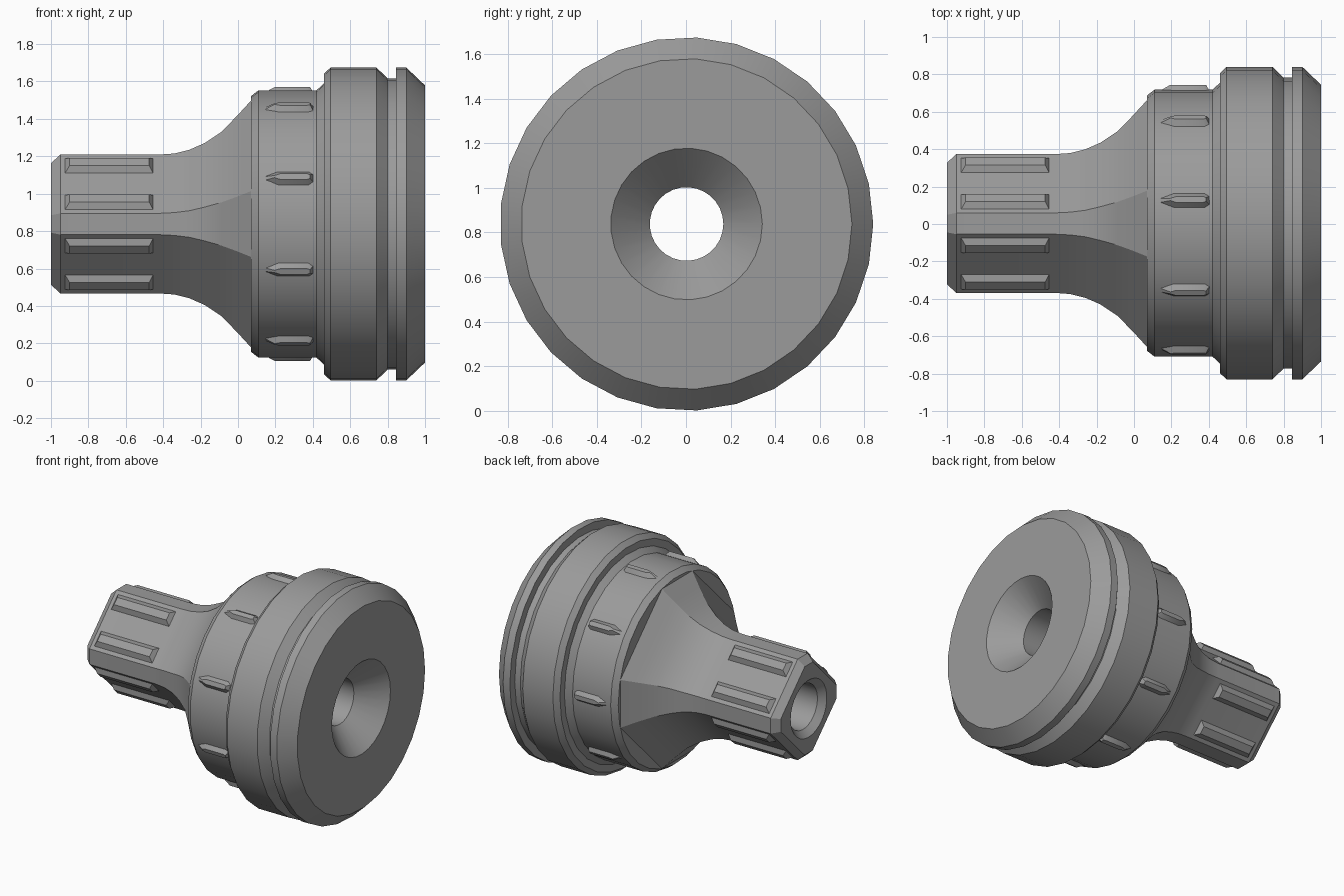
import bpy, bmesh, math
from mathutils import Vector

if "Cube" in bpy.data.objects:
    bpy.data.objects.remove(bpy.data.objects["Cube"])

SIDES = 29
CY, CZ = 0.0025, 0.838      # the turning axis runs along x through this point

steel = bpy.data.materials.new("dark_grey")
steel.diffuse_color = (0.33, 0.33, 0.33, 1)
steel.use_nodes = True
steel.node_tree.nodes["Principled BSDF"].inputs["Base Color"].default_value = steel.diffuse_color


def circle(x, r):
    step = 2 * math.pi / SIDES
    return [(x, r * math.cos(i * step), r * math.sin(i * step)) for i in range(SIDES)]


def loft(bm, sections, wrap=False):
    """Skin a list of equal-length closed sections, return their vertex rings."""
    rings = [[bm.verts.new(p) for p in s] for s in sections]
    pairs = list(zip(rings, rings[1:])) + ([(rings[-1], rings[0])] if wrap else [])
    for a, b in pairs:
        n = len(a)
        for i in range(n):
            j = (i + 1) % n
            bm.faces.new((a[i], a[j], b[j], b[i]))
    return rings


def fill(bm, *rings):
    """Flat cap across one ring, or between an outer ring and a hole."""
    edges = []
    for r in rings:
        edges += [bm.edges.get((r[i - 1], r[i])) for i in range(len(r))]
    bmesh.ops.triangle_fill(bm, use_beauty=True, edges=edges, normal=Vector((1, 0, 0)))


def finish(bm, name):
    bmesh.ops.recalc_face_normals(bm, faces=bm.faces[:])
    me = bpy.data.meshes.new(name)
    bm.to_mesh(me)
    bm.free()
    me.materials.append(steel)
    ob = bpy.data.objects.new(name, me)
    ob.location = (0, CY, CZ)
    bpy.context.collection.objects.link(ob)
    bpy.ops.object.select_all(action='DESELECT')
    ob.select_set(True)
    bpy.context.view_layer.objects.active = ob
    bpy.ops.object.shade_smooth_by_angle(angle=math.radians(25))


# Turned head: collar, wide band, groove, bevelled face and countersunk bore
profile = [(0.07, 0.165), (0.07, 0.685), (0.11, 0.716), (0.42, 0.716), (0.46, 0.753),
           (0.46, 0.805), (0.495, 0.8375), (0.74, 0.8375), (0.80, 0.78), (0.845, 0.78),
           (0.845, 0.8375), (0.90, 0.8375), (1.0, 0.742), (1.0, 0.34), (0.825, 0.165)]
bm = bmesh.new()
loft(bm, [circle(x, r) for x, r in profile], wrap=True)
finish(bm, "turned_head")

# Shank: square set on edge with cut corners, flaring into the collar (x, reach, corner half-width)
stations = [(-1.0, 0.325, 0.047), (-0.95, 0.371, 0.057), (-0.42, 0.371, 0.057),
            (-0.34, 0.377, 0.061), (-0.26, 0.397, 0.071), (-0.18, 0.432, 0.09),
            (-0.09, 0.492, 0.115), (-0.01, 0.573, 0.144), (0.07, 0.66, 0.176)]


def cut_square(x, a, c):
    return [(x, a, -c), (x, a, c), (x, c, a), (x, -c, a),
            (x, -a, c), (x, -a, -c), (x, -c, -a), (x, c, -a)]


bm = bmesh.new()
outer = loft(bm, [cut_square(*s) for s in stations])
inner = loft(bm, [circle(-1.0, 0.21), circle(-0.955, 0.165), circle(0.07, 0.165)])
fill(bm, outer[0], inner[0])
fill(bm, outer[-1], inner[-1])
finish(bm, "flared_shank")


def stud(bm, base, top, low, high, angle, offset=0):
    """Raised pad: outlines of (x, across) lifted outward, turned about the axis."""
    ca, sa = math.cos(angle), math.sin(angle)

    def place(outline, r):
        return [(x, r * ca - (s + offset) * sa, r * sa + (s + offset) * ca) for x, s in outline]

    a, b = [[bm.verts.new(p) for p in place(o, r)] for o, r in ((base, low), (top, high))]
    n = len(a)
    for i in range(n):
        bm.faces.new((a[i - 1], a[i], b[i], b[i - 1]))
    bm.faces.new(a)
    bm.faces.new(b)


def mirror(half):
    return half + [(x, -s) for x, s in reversed(half)]


# Two bevelled grip bars on each of the four shank flats
flat = (0.371 + 0.057) / math.sqrt(2)
bm = bmesh.new()
for k in range(4):
    for off in (-0.138, 0.138):
        stud(bm, mirror([(-0.925, 0.057), (-0.453, 0.057)]),
             mirror([(-0.9, 0.027), (-0.475, 0.027)]),
             flat - 0.001, flat + 0.03, math.radians(45 + 90 * k), off)
finish(bm, "grip_bars")

# Nine pointed ribs around the collar
bm = bmesh.new()
for k in range(9):
    stud(bm, mirror([(0.125, 0.012), (0.21, 0.045), (0.38, 0.045), (0.408, 0.026)]),
         mirror([(0.195, 0.006), (0.225, 0.016), (0.37, 0.016), (0.385, 0.01)]),
         0.702, 0.742, math.radians(40 * k))
finish(bm, "collar_ribs")
